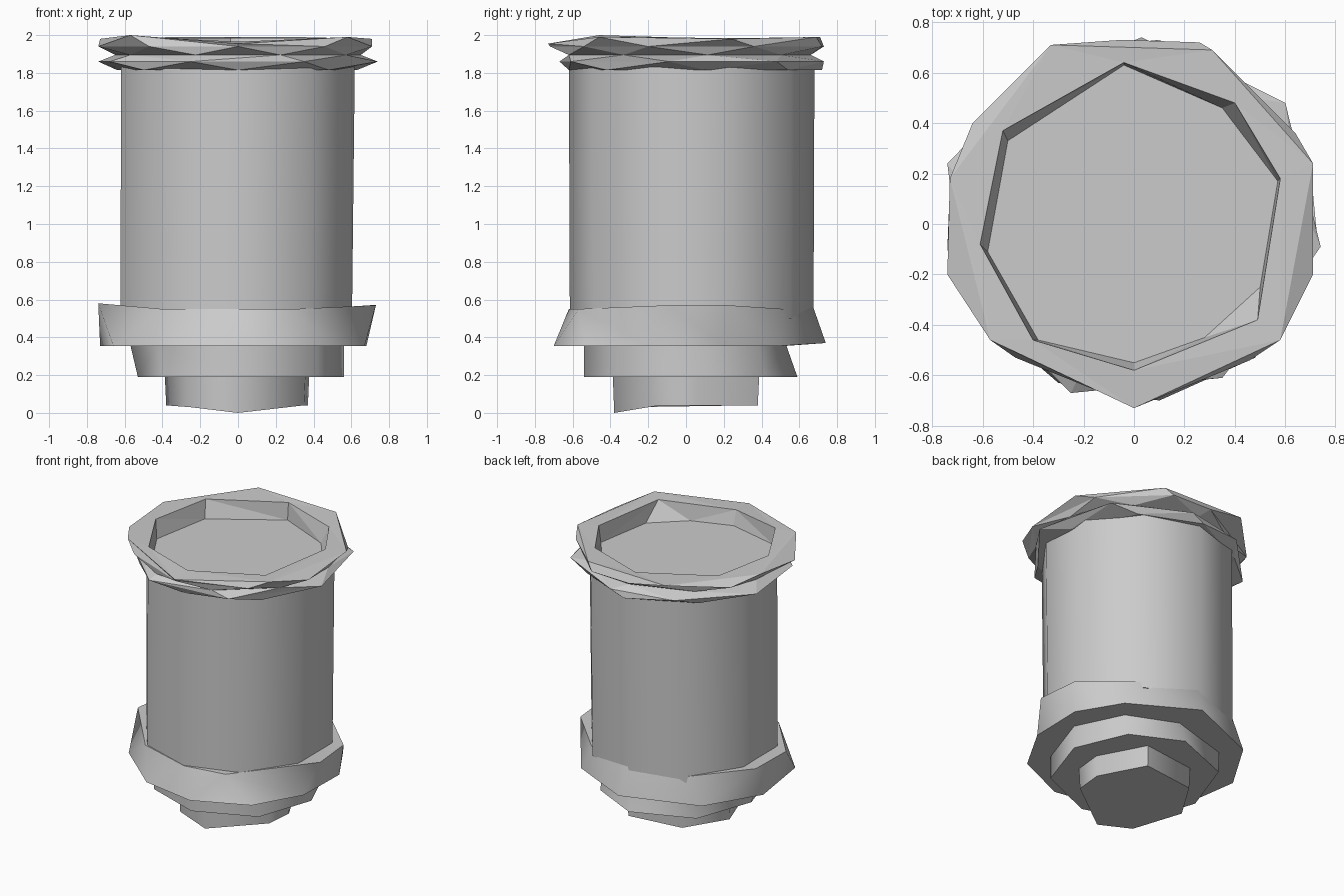
import bpy, bmesh, math

if "Cube" in bpy.data.objects:
    bpy.data.objects.remove(bpy.data.objects["Cube"])


def poly(points, z):
    """Ring from (x, y) or (x, y, z) points, sorted by angle."""
    pts = [(p[0], p[1], p[2] if len(p) > 2 else z) for p in points]
    return sorted(pts, key=lambda p: math.atan2(p[1], p[0]) % math.tau)


def circle(n, r, z, rot=0, cx=0, cy=0):
    return poly([(cx + r * math.cos(math.radians(rot + 360 * i / n)),
                  cy + r * math.sin(math.radians(rot + 360 * i / n))) for i in range(n)], z)


def stitch(bm, a, b):
    """Triangle strip between two rings with different corner counts."""
    def ang(ring, i):
        c = ring[i % len(ring)].co
        return math.atan2(c.y, c.x) % math.tau + math.tau * (i // len(ring))
    i = j = 0
    while i < len(a) or j < len(b):
        va, vb = a[i % len(a)], b[j % len(b)]
        if j >= len(b) or (i < len(a) and ang(a, i + 1) <= ang(b, j + 1)):
            i += 1
            bm.faces.new((va, a[i % len(a)], vb))
        else:
            j += 1
            bm.faces.new((va, b[j % len(b)], vb))


def loft(name, rings, smooth=None):
    bm = bmesh.new()
    loops = [[bm.verts.new(p) for p in r] for r in rings]
    for a, b in zip(loops, loops[1:]):
        stitch(bm, a, b)
    bm.faces.new(loops[0])
    bm.faces.new(loops[-1])
    bmesh.ops.recalc_face_normals(bm, faces=bm.faces)
    me = bpy.data.meshes.new(name)
    bm.to_mesh(me)
    bm.free()
    ob = bpy.data.objects.new(name, me)
    bpy.context.collection.objects.link(ob)
    if smooth:
        bpy.ops.object.select_all(action='DESELECT')
        ob.select_set(True)
        bpy.context.view_layer.objects.active = ob
        bpy.ops.object.shade_smooth_by_angle(angle=math.radians(smooth))
    return ob


# Bottom plug, with one low front corner
plug = [(0, -.38, 0), (.35, -.14), (.37, .06), (.2, .38), (-.2, .33), (-.38, .04), (-.25, -.31, .03)]
loft("bottom_plug", [poly(plug, .04),
                     poly([(p[0] * 1.02, p[1] * 1.02) for p in plug], .2)], 55)

# Middle step
loft("lower_step", [
    poly([(.56, .05), (.4, .42), (.05, .59), (-.38, .42), (-.53, .0), (-.4, -.4), (0, -.54), (.42, -.36)], .19),
    poly([(.56, .05), (.4, .38), (.05, .53), (-.4, .4), (-.57, .0), (-.42, -.38), (0, -.54), (.42, -.36)], .36)], 55)

# Base collar: ledges left and right, tapering into the body front and back
loft("base_collar", [
    poly([(.68, .2), (.5, .5), (.03, .74, .37), (-.5, .53), (-.73, .15),
          (-.66, -.32), (-.3, -.63), (.1, -.7), (.48, -.53), (.67, -.2)], .355),
    poly([(.73, -.09), (.7, .22), (.4, .52, .55), (0, .67), (-.4, .54, .55), (-.72, .22),
          (-.74, -.1, .58), (-.4, -.5, .55), (0, -.62, .55), (.3, -.57, .55)], .57),
    circle(10, .58, .55, 18, 0, .02)], 50)

# Main drum
loft("main_body", [circle(10, .645, .5, 18, -.01, .03),
                   circle(10, .65, 1.83, 18, 0, .03)], 50)

# Double flange with recessed top
loft("top_flange", [
    poly([(.63, .1), (.42, .54), (0, .72), (-.45, .5), (-.64, .1), (-.5, -.42), (0, -.62), (.48, -.42)], 1.815),
    poly([(.74, -.09), (.6, .48), (.1, .73), (-.35, .64), (-.74, .24),
          (-.68, -.26), (-.25, -.67), (.35, -.61)], 1.86),
    circle(9, .66, 1.895, 10),
    poly([(.71, -.2), (.64, .36), (.26, .72), (-.05, .73), (-.64, .4), (-.74, -.2),
          (-.47, -.53), (0, -.72), (.46, -.54)], 1.94),
    poly([(0, -.73, 1.955), (.58, -.46), (.71, .24, 1.98), (.31, .69), (-.33, .71),
          (-.73, .18, 1.98), (-.57, -.46, 2.0)], 1.99),
    poly([(-.04, .64), (.4, .48), (.58, .18), (.49, -.38), (0, -.58, 1.965),
          (-.4, -.46), (-.61, -.08), (-.52, .37)], 1.985),
    poly([(-.04, .63), (.35, .46), (.57, .17), (.5, -.25), (.28, -.45), (0, -.55),
          (-.38, -.46), (-.58, -.11), (-.5, .33)], 1.86)])
